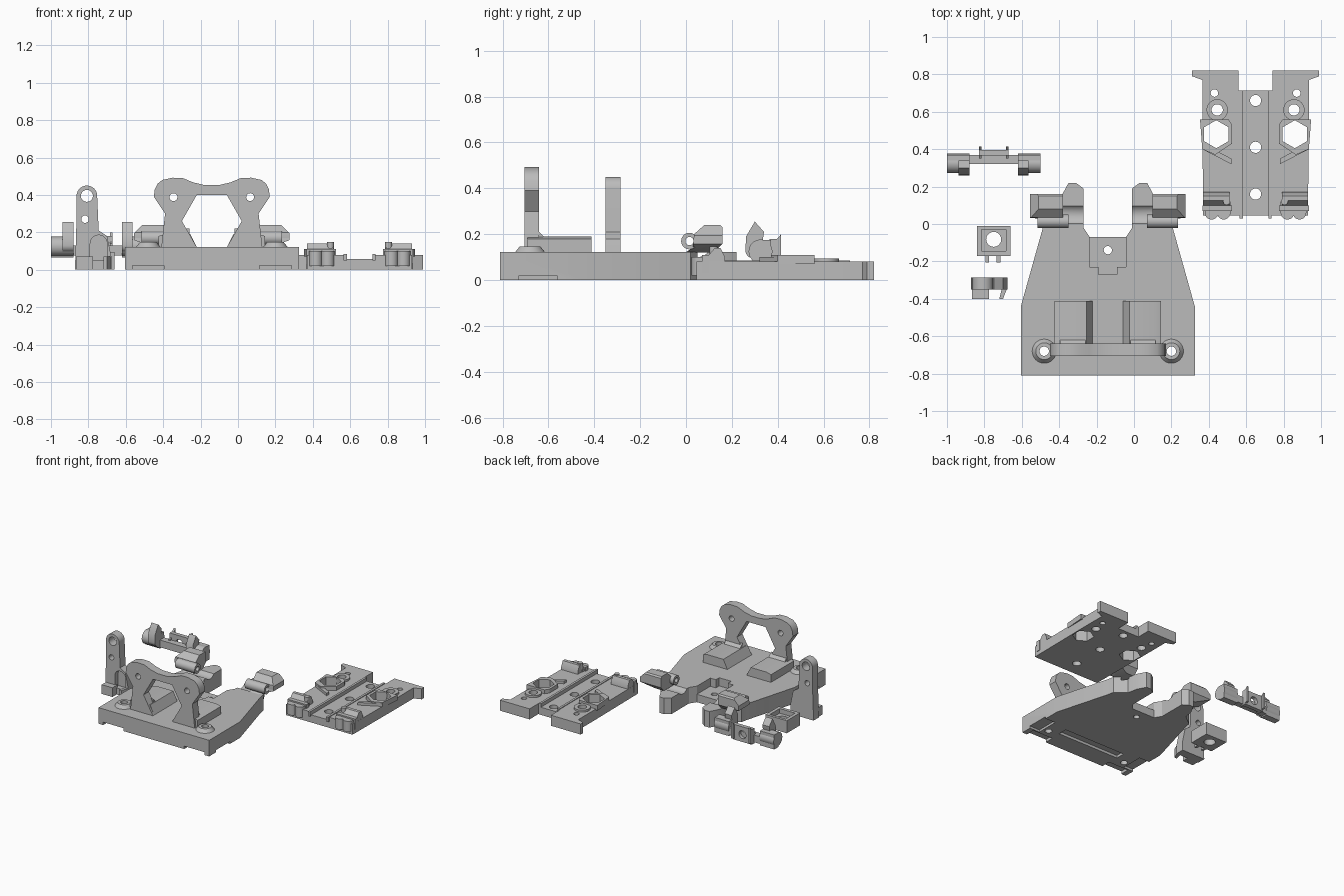
import bpy, bmesh, math
from mathutils import Vector

default = bpy.data.objects.get("Cube")
if default:
    bpy.data.objects.remove(default)

grey = bpy.data.materials.new("printed grey")
grey.use_nodes = True
colour = (0.5, 0.5, 0.5, 1)
grey.diffuse_color = colour
grey.node_tree.nodes["Principled BSDF"].inputs["Base Color"].default_value = colour


def finish(name, bm):
    bmesh.ops.recalc_face_normals(bm, faces=bm.faces)
    mesh = bpy.data.meshes.new(name)
    bm.to_mesh(mesh)
    bm.free()
    mesh.materials.append(grey)
    obj = bpy.data.objects.new(name, mesh)
    bpy.context.collection.objects.link(obj)
    return obj


def prism(name, axis, points, low, high):
    """Extrude a flat profile along one axis."""
    place = {"X": lambda a, b, d: (d, a, b),
             "Y": lambda a, b, d: (a, d, b),
             "Z": lambda a, b, d: (a, b, d)}[axis]
    bm = bmesh.new()
    face = bm.faces.new([bm.verts.new(place(a, b, low)) for a, b in points])
    top = bmesh.ops.extrude_face_region(bm, geom=[face])["geom"]
    verts = [v for v in top if isinstance(v, bmesh.types.BMVert)]
    bmesh.ops.translate(bm, verts=verts, vec=Vector(place(0, 0, high - low)))
    return finish(name, bm)


def box(name, x, y, z):
    corners = [(x[0], y[0]), (x[1], y[0]), (x[1], y[1]), (x[0], y[1])]
    return prism(name, "Z", corners, *z)


def arc(a, b, radius, start=0, end=360, steps=32):
    count = steps if end - start >= 360 else steps + 1
    angles = [math.radians(start + (end - start) * i / steps) for i in range(count)]
    return [(a + radius * math.cos(t), b + radius * math.sin(t)) for t in angles]


def rod(name, axis, centre, radius, low, high, steps=32):
    return prism(name, axis, arc(*centre, radius, steps=steps), low, high)


def cone(name, centre, wide, narrow, low, high):
    bm = bmesh.new()
    bmesh.ops.create_cone(bm, cap_ends=True, segments=32, radius1=wide,
                          radius2=narrow, depth=high - low)
    bmesh.ops.translate(bm, verts=bm.verts, vec=(*centre, (low + high) / 2))
    return finish(name, bm)


def cut(obj, *cutters):
    """Subtract the cutters, then delete them."""
    for cutter in cutters:
        mod = obj.modifiers.new("cut", "BOOLEAN")
        mod.operation, mod.solver, mod.object = "DIFFERENCE", "EXACT", cutter
    graph = bpy.context.evaluated_depsgraph_get()
    mesh = bpy.data.meshes.new_from_object(obj.evaluated_get(graph))
    obj.modifiers.clear()
    obj.data = mesh
    for cutter in cutters:
        bpy.data.objects.remove(cutter)
    return obj


def mirror(centre, *parts):
    """Copy parts to the other side of a plane across x."""
    for part in parts:
        bm = bmesh.new()
        bm.from_mesh(part.data)
        for v in bm.verts:
            v.co.x = 2 * centre - v.co.x
        part.name = "left_" + part.name
        finish(part.name.replace("left_", "right_"), bm)


def symmetric(centre, half):
    return [(centre + a, b) for a, b in half] + [(centre - a, b) for a, b in reversed(half)]


# Main base plate with forked back edge
MID = -.14
half = [(.465, -.81), (.465, -.44), (.35, -.03), (.34, .02), (.26, .08), (.245, .155),
        (.21, .22), (.17, .22), (.13, .19), (.13, -.02), (.097, -.07)]
base = prism("base_plate", "Z", symmetric(MID, half), 0, .122)
cutters = [box("recess", (MID - .097, MID + .097), (-.23, .1), (.06, .2)),
           box("recess_tip", (MID - .05, MID + .05), (-.27, -.2), (.06, .2)),
           rod("pin_hole", "Z", (MID, -.14), .022, -.1, .2),
           box("bottom_slot", (MID - .26, MID + .26), (-.66, -.59), (-.1, .02))]
for side in (-1, 1):
    x = MID + side * .34
    cutters += [rod("screw_hole", "Z", (x, -.68), .025, -.1, .2),
                box("bottom_notch", (x - .085, x + .085), (-.9, -.74), (-.1, .022)),
                box("edge_notch", (MID + side * .38, MID + side * .5), (-.73, -.56), (-.1, .017)),
                rod("saddle", "X", (.05, .16), .06, MID + side * .13, MID + side * .3)]
cut(base, *cutters)

# Screw bosses
boss = cut(cone("screw_boss", (MID + .34, -.68), .066, .045, .12, .147),
           rod("hole", "Z", (MID + .34, -.68), .025, 0, .3))

# Hinge arms on the fork
knuckle = cut(rod("hinge_knuckle", "X", (.015, .17), .036, .07, .235),
              rod("bore", "X", (.015, .17), .018, 0, .4))
arm_side = [(0, .122), (.03, .14), (.035, .2), (.08, .24), (.15, .24), (.16, .23), (.16, .16), (.12, .12)]
arm = cut(prism("hinge_arm", "X", arm_side, .1, .275),
          prism("chamfer", "Y", [(.17, .12), (.28, .16), (.3, .1)], -.1, .3),
          prism("bevel", "Y", [(.22, .25), (.29, .18), (.3, .26)], -.1, .3),
          rod("bore", "X", (.015, .17), .018, 0, .4))
mirror(MID, boss, knuckle, arm)

# Upright bracket with hexagonal window
half = [(.08, .12), (.27, .12), (.25, .3), (.31, .39), (.305, .43), (.29, .46), (.265, .48),
        (.21, .492), (.155, .49), (.1, .467), (.04, .453)]
window = [(.16, .26), (.08, .4)]
hexagon = symmetric(MID, [(.08, .12), (.16, .26), (.08, .4)])
cut(prism("bracket", "Y", symmetric(MID, half), -.705, -.64),
    prism("window", "Y", hexagon, -.8, -.5),
    *[rod("hole", "Y", (MID + s * .205, .388), .021, -.8, -.5) for s in (-1, 1)])

# Bracket feet with sloped inner wall and small gusset
foot = prism("bracket_foot", "Y", [(MID + .08, .12), (MID + .115, .19), (MID + .25, .19),
                                    (MID + .285, .18), (MID + .285, .12)], -.69, -.412)
gusset = prism("foot_gusset", "X", [(-.65, .18), (-.65, .22), (-.62, .19)], MID + .12, MID + .255)
mirror(MID, foot, gusset)

# Sliding carriage plate
CAR = .65
half = [(.28, .045), (.285, .56), (.285, .77), (.34, .79), (.34, .82), (.09, .82), (.09, .715)]
cutters = [prism("channel", "Y", symmetric(CAR, [(.07, .058), (.095, .1)]), -.1, .9)]
cutters += [rod("rail_hole", "Z", (CAR, y), .03, -.1, .2) for y in (.16, .41, .66)]
for s in (-1, 1):
    cutters += [rod("small_hole", "Z", (CAR + s * .22, .7), .02, -.1, .2),
                rod("boss_hole", "Z", (CAR + s * .205, .61), .03, -.1, .2),
                prism("nut_hole", "Z", arc(CAR + s * .21, .48, .075, 30, 390, 6), -.1, .2)]
carriage = cut(prism("carriage_plate", "Z", symmetric(CAR, half), 0, .08), *cutters)

# Carriage bosses, nut housings, rails and ribs
x = CAR + .205
ring = cut(rod("carriage_boss", "Z", (x, .61), .057, .07, .095),
           rod("hole", "Z", (x, .61), .03, 0, .3))
housing = cut(prism("nut_housing", "Z", [(x - .08, .43), (x + .01, .37), (x + .08, .4), (x + .092, .56),
                                          (x - .06, .56), (x - .08, .53)], .07, .11),
              prism("nut_hole", "Z", arc(x + .005, .48, .075, 30, 390, 6), 0, .3))
rib = prism("diagonal_rib", "Z", [(x - .075, .32), (x - .075, .35), (x + .08, .43), (x + .08, .4)], .07, .1)
rail = box("channel_rail", (CAR + .068, CAR + .085), (.03, .715), (.05, .085))

# Carriage front clips
clip = prism("clip_bar", "X", [(.1, .07), (.1, .11), (.125, .14), (.15, .14), (.17, .1), (.17, .07)],
             CAR + .14, CAR + .28)
jaw = box("clip_jaw", (CAR + .125, CAR + .285), (.07, .1), (.03, .11))
lobes = [prism("clip_lobe", "Z", arc(CAR + c, .06, .036, 180, 360, 10) + [(CAR + c + .036, .12), (CAR + c - .036, .12)],
               .02, .1) for c in (.17, .235)]
peg = rod("clip_peg", "Z", (CAR + .155, .12), .018, .1, .147)
mirror(CAR, ring, housing, rib, rail, clip, jaw, peg, *lobes)

# Loose hinge bar
BAR = -.75
box("hinge_bar", (BAR - .13, BAR + .13), (.32, .37), (.075, .13))
end = rod("bar_end", "X", (.325, .125), .052, BAR + .13, BAR + .25, 24)
back = box("bar_end_back", (BAR + .13, BAR + .25), (.32, .37), (.065, .175))
lug_side = arc(.295, .13, .036, 180, 330, 12) + [(.34, .21), (.3, .255), (.262, .19)]
lug = cut(prism("bar_lug", "X", lug_side, BAR + .13, BAR + .187),
          rod("bore", "X", (.295, .13), .019, BAR, BAR + .4))
fin = prism("bar_fin", "X", [(.35, .065), (.415, .08), (.415, .2), (.37, .15), (.35, .14)], BAR + .065, BAR + .08)
mirror(BAR, end, back, lug, fin)
cut(box("bar_centre_plate", (BAR - .08, BAR + .08), (.365, .395), (.065, .18)),
    rod("hole", "Y", (BAR, .12), .03, .2, .6))

# Upright post with two holes and arched niche
outline = [(-.872, 0), (-.865, .2)] + arc(-.808, .395, .055, 0, 180, 20)[::-1]
outline += [(-.745, .21), (-.7, .18), (-.677, .07), (-.677, 0)]
niche = arc(-.745, .14, .045, 0, 180, 16) + [(-.79, .05), (-.70, .05)]
cut(prism("post", "Y", outline, -.35, -.285),
    rod("top_hole", "Y", (-.808, .395), .032, -.5, 0),
    rod("lower_hole", "Y", (-.818, .27), .02, -.5, 0),
    prism("niche", "Y", niche, -.4, -.31))
box("post_foot", (-.865, -.775), (-.4, -.34), (0, .07))
prism("post_hook", "Z", [(-.72, -.4), (-.7, -.4), (-.677, -.34), (-.705, -.34)], 0, .07)

# Loose nut block with raised rim and prongs
cut(box("nut_block", (-.84, -.66), (-.17, -.01), (0, .095)),
    box("pocket", (-.815, -.685), (-.145, -.03), (.06, .2)),
    rod("hole", "Z", (-.75, -.082), .04, -.1, .2))
prong = box("block_prong", (-.735, -.715), (-.205, -.165), (0, .055))
mirror(-.755, prong)

# Smooth the round walls and keep the edges crisp
for obj in bpy.context.scene.objects:
    obj.select_set(obj.type == "MESH")
    if obj.type == "MESH":
        bpy.context.view_layer.objects.active = obj
bpy.ops.object.shade_smooth_by_angle(angle=math.radians(30))
